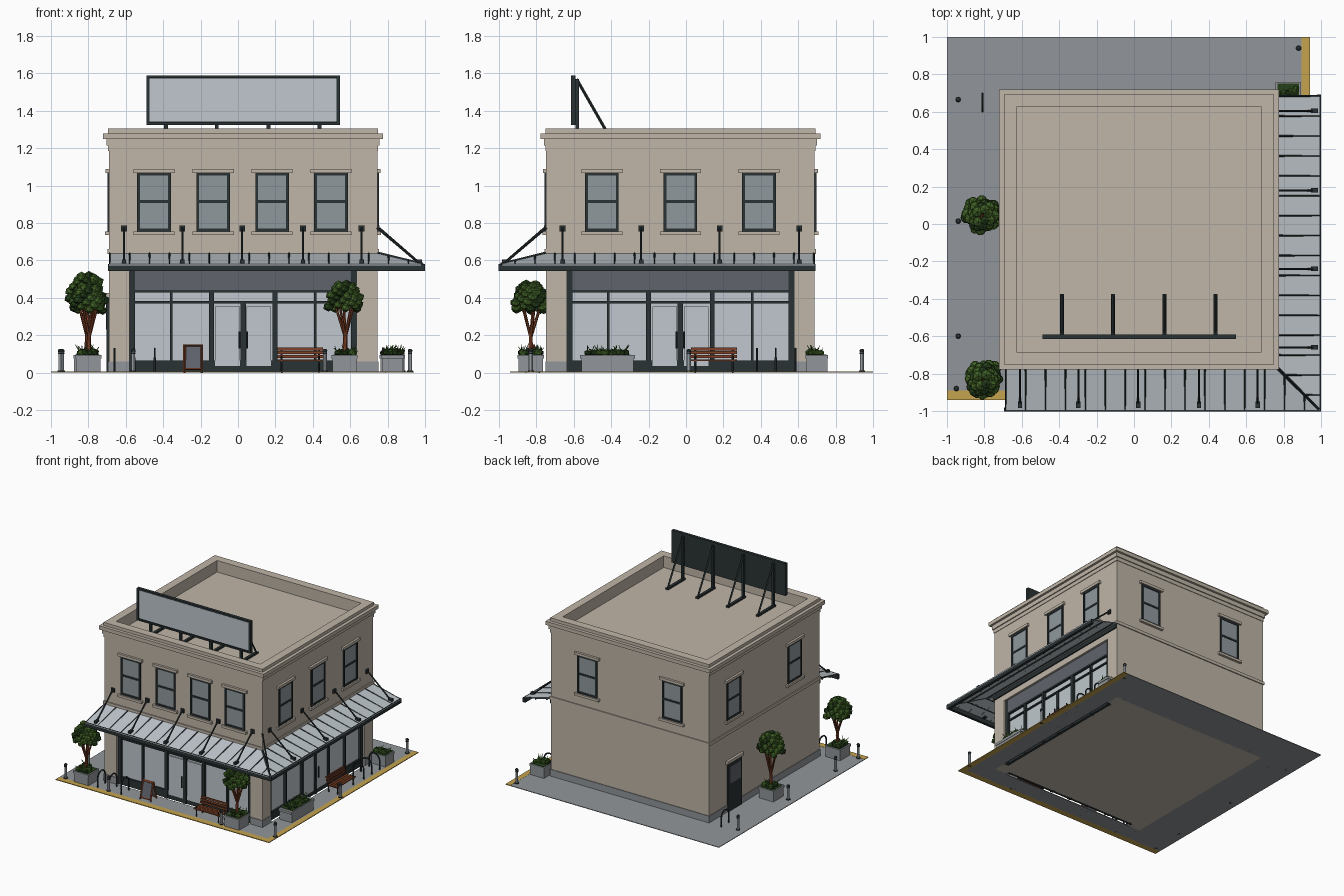
import bpy, bmesh, math, random
from mathutils import Matrix, Vector

if "Cube" in bpy.data.objects:
    bpy.data.objects.remove(bpy.data.objects["Cube"])
random.seed(4)

def srgb(*c):
    return tuple((v / 255) ** 2.2 for v in c) + (1,)

COLOURS = {
    "beige_wall": srgb(190, 180, 166), "concrete": srgb(144, 149, 153),
    "fascia_slate": srgb(96, 99, 108), "window_grey": srgb(143, 151, 156),
    "pale_glass": srgb(190, 198, 204), "dark_metal": srgb(46, 53, 55),
    "kerb_yellow": srgb(196, 162, 80), "leaf_green": srgb(66, 98, 42),
    "deep_green": srgb(42, 66, 32), "red_brown_wood": srgb(124, 66, 42)}
MATS = {}
for name, col in COLOURS.items():
    m = bpy.data.materials.new(name)
    m.use_nodes = True
    m.diffuse_color = col
    m.node_tree.nodes["Principled BSDF"].inputs["Base Color"].default_value = col
    MATS[name] = m
BEIGE, CONC, SLATE, WIN, PALE, DARK, YELLOW, LEAF, DEEP, WOOD = COLOURS


class Part:
    """One named object collected from simple solids, in a local frame."""
    def __init__(self, name, frame=Matrix()):
        self.name, self.frame, self.bm, self.mats = name, frame, bmesh.new(), []

    def paint(self, verts, mat):
        if mat not in self.mats:
            self.mats.append(mat)
        for f in {f for v in verts for f in v.link_faces}:
            f.material_index = self.mats.index(mat)

    def box(self, x0, x1, y0, y1, z0, z1, mat):
        mx = Matrix.Translation(((x0 + x1) / 2, (y0 + y1) / 2, (z0 + z1) / 2))
        mx = mx @ Matrix.Diagonal((x1 - x0, y1 - y0, z1 - z0, 1))
        self.paint(bmesh.ops.create_cube(self.bm, size=1, matrix=mx)["verts"], mat)

    def rod(self, a, b, r, mat, r2=None, sides=6):
        a, b = Vector(a), Vector(b)
        d = b - a
        mx = Matrix.Translation((a + b) / 2) @ d.to_track_quat("Z", "Y").to_matrix().to_4x4()
        res = bmesh.ops.create_cone(self.bm, cap_ends=True, segments=sides, radius1=r,
                                    radius2=r if r2 is None else r2, depth=d.length, matrix=mx)
        self.paint(res["verts"], mat)

    def blob(self, c, r, mat, sub=1, squash=0.85):
        mx = Matrix.Translation(c) @ Matrix.Diagonal((1, 1, squash, 1))
        self.paint(bmesh.ops.create_icosphere(self.bm, subdivisions=sub, radius=r, matrix=mx)["verts"], mat)

    def slab(self, quad, thick, mat):
        top = [self.bm.verts.new(p) for p in quad]
        low = [self.bm.verts.new(Vector(p) - Vector((0, 0, thick))) for p in quad]
        self.bm.faces.new(top)
        self.bm.faces.new(low[::-1])
        for i in range(4):
            j = (i + 1) % 4
            self.bm.faces.new((top[i], low[i], low[j], top[j]))
        self.paint(top + low, mat)

    def ring(self, outer, inner, z0, z1, mat):
        for s in (-1, 1):
            a, b = sorted((s * inner, s * outer))
            self.box(-outer, outer, a, b, z0, z1, mat)
            self.box(a, b, -inner, inner, z0, z1, mat)

    def done(self):
        bmesh.ops.recalc_face_normals(self.bm, faces=self.bm.faces)
        me = bpy.data.meshes.new(self.name)
        self.bm.to_mesh(me)
        self.bm.free()
        for m in self.mats:
            me.materials.append(MATS[m])
        ob = bpy.data.objects.new(self.name, me)
        ob.matrix_world = self.frame
        bpy.context.collection.objects.link(ob)


def at(x, y, turn=0):
    return Matrix.Translation((x, y, 0)) @ Matrix.Rotation(math.radians(turn), 4, "Z")

# Building frame: every side is modelled as if it faced -y, then turned
CX, CY, H, OPEN, RECESS = 0.0275, -0.03, 0.7175, 0.607, 0.675
SIDES = {"front": 0, "right": 90, "back": 180, "left": 270}
side_frame = {k: at(CX, CY, a) for k, a in SIDES.items()}

# Pavement around the footprint, with yellow kerbs
p = Part("pavement")
p.box(-1, CX - H, -0.89, 1, 0, 0.005, CONC)
p.box(CX + H, 0.895, -0.89, 1, 0, 0.005, CONC)
p.box(CX - H, CX + H, CY + H, 1, 0, 0.005, CONC)
p.box(CX - H, CX + H, -0.89, CY - H, 0, 0.005, CONC)
p.box(-1, 0.94, -0.94, -0.89, 0, 0.006, YELLOW)
p.box(0.895, 0.94, -0.89, 1, 0, 0.006, YELLOW)
p.done()

# Walls, corner piers, cornice and parapet
p = Part("walls", at(CX, CY))
p.box(-H, RECESS, -RECESS, H, 0, 0.55, BEIGE)
p.box(-H, H, -H, H, 0.55, 1.21, BEIGE)
for x0, x1, y0, y1 in ((-H, -OPEN, -H, -RECESS), (OPEN, H, -H, -OPEN), (RECESS, H, OPEN, H)):
    p.box(x0, x1, y0, y1, 0, 0.55, BEIGE)
p.done()
p = Part("cornice", at(CX, CY))
p.ring(H + 0.008, 0.7, 0.635, 0.66, BEIGE)
for out, z0, z1 in ((0.722, 1.185, 1.215), (0.73, 1.215, 1.25), (0.748, 1.25, 1.28), (0.722, 1.28, 1.305)):
    p.ring(out, 0.655, z0, z1, BEIGE)
p.done()

# Grey plinth
for side, frame in side_frame.items():
    p = Part(side + "_plinth", frame)
    spans = ((-H - 0.005, -OPEN), (OPEN, H + 0.005)) if side in ("front", "right") else ((-H - 0.005, H + 0.005),)
    for a, b in spans:
        p.box(a, b, -H - 0.005, -H + 0.01, 0, 0.06, CONC)
    p.done()

# Upper windows with lintels and sills
WINDOWS = {"front": (-0.477, -0.16, 0.155, 0.47), "right": (-0.42, 0, 0.42),
           "back": (-0.385, 0.385), "left": (-0.4, 0.39)}
for side, spots in WINDOWS.items():
    p = Part(side + "_windows", side_frame[side])
    for u in spots:
        p.box(u - 0.085, u + 0.085, -H - 0.003, -H, 0.755, 1.07, WIN)
        for s in (-1, 1):
            a, b = sorted((u + s * 0.09, u + s * 0.075))
            p.box(a, b, -H - 0.009, -H, 0.755, 1.07, DARK)
        for z in (0.755, 0.907, 1.053):
            p.box(u - 0.076, u + 0.076, -H - 0.008, -H, z, z + 0.015, DARK)
        p.box(u - 0.11, u + 0.11, -H - 0.018, -H, 1.068, 1.09, BEIGE)
        p.box(u - 0.11, u + 0.11, -H - 0.02, -H, 0.735, 0.755, BEIGE)
    p.done()

# Side service door
p = Part("side_door", side_frame["left"])
p.box(-0.485, -0.305, -H - 0.012, -H, 0, 0.4, DARK)
p.box(-0.465, -0.325, -H - 0.015, -H, 0.23, 0.37, SLATE)
p.box(-0.5, -0.29, -H - 0.02, -H, 0.4, 0.425, BEIGE)
p.done()

# Storefronts and glazed awning on the two street sides (s mirrors the hip end)
RODS = {"front": (-0.637, -0.325, -0.005, 0.32, 0.633), "right": (-0.63, -0.21, 0.21, 0.635)}
for side, s in (("front", 1), ("right", -1)):
    p = Part(side + "_storefront", side_frame[side])
    p.box(-OPEN, OPEN, -0.683, -0.67, 0.06, 0.44, PALE)
    p.box(-OPEN, OPEN, -0.7, -0.67, 0.435, 0.55, SLATE)
    p.box(-OPEN, OPEN, -0.697, -0.67, 0, 0.065, DARK)
    p.box(-OPEN, OPEN, -0.695, -0.67, 0.37, 0.382, DARK)
    p.box(-OPEN, OPEN, -0.702, -0.67, 0.428, 0.442, DARK)
    for u, w, z in ((-0.592, 0.03, 0.55), (0.592, 0.03, 0.55), (-0.385, 0.014, 0.44), (0.385, 0.014, 0.44),
                    (-0.17, 0.026, 0.44), (0.17, 0.026, 0.44), (0, 0.03, 0.37)):
        p.box(u - w / 2, u + w / 2, -0.703, -0.67, 0, z, DARK)
    for e in (-1, 1):
        a, b = sorted((e * 0.018, e * 0.15))
        p.box(a, b, -0.699, -0.69, 0.035, 0.355, PALE)
        p.rod((e * 0.02, -0.712, 0.13), (e * 0.02, -0.712, 0.22), 0.006, DARK)
    p.done()

    p = Part(side + "_awning", side_frame[side])
    far = 0.9725
    p.slab([(-s * H, -H, 0.64), (s * H, -H, 0.64), (s * far, -far, 0.58), (-s * H, -far, 0.58)], 0.006, PALE)
    a, b = sorted((-s * (H + 0.005), s * far))
    p.box(a, b, -far, -far + 0.022, 0.545, 0.582, DARK)
    for i in range(16):
        t = -H + 0.004 + i * 0.1065
        y = max(H, t)
        z = 0.64 - 0.06 * (y - H) / (far - H)
        p.rod((s * t, -y, z), (s * t, -far + 0.01, 0.58), 0.005, DARK, sides=4)
    for y in (0.76, 0.86):
        z = 0.63 - 0.06 * (y - H) / (far - H)
        p.rod((-s * H, -y, z), (s * y, -y, z), 0.006, DARK, sides=4)
    p.box(-H, H, -H - 0.01, -H, 0.6, 0.637, DARK)
    # Tie rods and wall plates
    for u in RODS[side]:
        p.box(u - 0.015, u + 0.015, -H - 0.012, -H, 0.755, 0.787, DARK)
        p.rod((u, -H - 0.01, 0.773), (u, -0.95, 0.58), 0.006, DARK)
        p.box(u - 0.012, u + 0.012, -0.955, -0.92, 0.575, 0.605, DARK)
    p.done()
p = Part("awning_corner", at(CX, CY))
p.rod((H, -H, 0.64), (0.96, -0.96, 0.58), 0.008, DARK, sides=4)
p.rod((H, -H, 0.773), (0.94, -0.94, 0.585), 0.006, DARK)
p.done()

# Rooftop billboard
p = Part("billboard")
p.box(-0.49, 0.545, -0.605, -0.59, 1.325, 1.59, DARK)
p.box(-0.472, 0.527, -0.608, -0.6, 1.343, 1.572, PALE)
for z in (1.325, 1.577):
    p.box(-0.49, 0.545, -0.615, -0.6, z, z + 0.013, DARK)
for x in (-0.49, 0.527):
    p.box(x, x + 0.018, -0.615, -0.6, 1.325, 1.59, DARK)
for x in (-0.385, -0.113, 0.163, 0.436):
    p.box(x - 0.01, x + 0.01, -0.592, -0.572, 1.21, 1.57, DARK)
    p.box(x - 0.011, x + 0.011, -0.6, -0.375, 1.21, 1.225, DARK)
    p.rod((x, -0.585, 1.57), (x, -0.385, 1.22), 0.008, DARK, sides=4)
p.done()


def planter(name, x, y, w, d, h=0.095):
    p = Part(name, at(x, y))
    p.box(-w * 0.47, w * 0.47, -d * 0.47, d * 0.47, 0, h - 0.02, CONC)
    p.ring_z = h
    p.box(-w / 2, w / 2, -d / 2, d / 2, h - 0.02, h, CONC)
    p.box(-w * 0.42, w * 0.42, -d * 0.42, d * 0.42, h, h + 0.003, DEEP)
    # Low shrubs and grass blades
    for i in range(int(700 * w * d) + 4):
        c = Vector((random.uniform(-0.36, 0.36) * w, random.uniform(-0.36, 0.36) * d, h + 0.012))
        p.blob(c, random.uniform(0.015, 0.026), random.choice((LEAF, DEEP)))
        tip = c + Vector((random.uniform(-0.03, 0.03), random.uniform(-0.03, 0.03), random.uniform(0.02, 0.045)))
        p.rod(c, tip, 0.005, LEAF, 0.001, 4)
    p.done()


def tree(name, x, y, top):
    planter(name + "_planter", x, y, 0.14, 0.14)
    p = Part(name, at(x, y))
    mid = top - 0.1
    p.rod((0, 0, 0.08), (0.004, 0, 0.2), 0.015, WOOD, 0.011)
    for i in range(5):
        a = i * 1.257 + 0.4
        p.rod((0.004, 0, 0.19), (0.065 * math.cos(a), 0.065 * math.sin(a), mid), 0.009, WOOD, 0.005)
    for i in range(46):
        a, h = i * 2.4, (i + 0.5) / 46
        r = 0.092 * math.sqrt(1 - h * h * 0.9) * random.uniform(0.7, 1.0)
        p.blob((r * math.cos(a), r * math.sin(a), mid - 0.06 + 0.135 * h), random.uniform(0.024, 0.034),
               LEAF if i % 4 else DEEP)
    p.done()

tree("front_left_tree", -0.8, -0.83, 0.49)
tree("side_tree", -0.81, 0.05, 0.545)
tree("front_right_tree", 0.57, -0.83, 0.5)
planter("long_planter", 0.825, -0.42, 0.12, 0.295)
planter("corner_planter", 0.825, 0.7, 0.135, 0.12)

# Benches
for name, frame in (("front_bench", at(0.333, -0.83)), ("right_bench", at(0.83, 0.15, 90))):
    p = Part(name, frame)
    for i in range(4):
        p.box(-0.122, 0.122, -0.05 + i * 0.022, -0.032 + i * 0.022, 0.062, 0.07, WOOD)
    for i in range(3):
        p.box(-0.122, 0.122, 0.038 + i * 0.004, 0.045 + i * 0.004, 0.078 + i * 0.021, 0.094 + i * 0.021, WOOD)
    for x in (-0.1, 0.1):
        p.box(x - 0.006, x + 0.006, -0.048, 0.045, 0.053, 0.062, DARK)
        p.rod((x, -0.042, 0), (x, -0.042, 0.09), 0.006, DARK, sides=4)
        p.rod((x, 0.038, 0), (x, 0.055, 0.135), 0.006, DARK, sides=4)
    p.done()

# Folding pavement sign
p = Part("pavement_sign", at(-0.24, -0.82))
for s in (-1, 1):
    for x in (-0.046, 0.046):
        p.rod((x, s * 0.04, 0), (x, s * 0.005, 0.15), 0.007, WOOD, sides=4)
    for z in (0.02, 0.145):
        y = s * (0.04 - 0.035 * z / 0.15)
        p.rod((-0.046, y, z), (0.046, y, z), 0.006, WOOD, sides=4)
    p.slab([(-0.044, s * 0.036, 0.02), (0.044, s * 0.036, 0.02),
            (0.044, s * 0.006, 0.145), (-0.044, s * 0.006, 0.145)], 0.006, SLATE)
p.done()

# Bollards
for x, y in ((-0.94, 0.665), (-0.94, 0.015), (-0.94, -0.6), (-0.95, -0.88), (-0.56, -0.88),
             (0.465, -0.88), (0.92, -0.83), (0.92, 0.015), (0.88, 0.94)):
    p = Part("bollard", at(x, y))
    p.rod((0, 0, 0), (0, 0, 0.012), 0.016, DARK, sides=10)
    p.rod((0, 0, 0.012), (0, 0, 0.115), 0.011, PALE, sides=10)
    p.rod((0, 0, 0.1), (0, 0, 0.108), 0.012, DARK, sides=10)
    p.blob((0, 0, 0.117), 0.013, DARK, 2)
    p.done()

# Bicycle hoops
for x, y, turn in ((-0.66, -0.83, 90), (-0.555, -0.83, 90), (-0.445, -0.83, 90), (0.83, 0.38, 0),
                   (0.83, 0.48, 0), (0.83, 0.585, 0), (-0.81, 0.65, 90)):
    p = Part("bicycle_hoop", at(x, y, turn))
    arc = [(0.048 * math.cos(math.pi * i / 8), 0, 0.08 + 0.048 * math.sin(math.pi * i / 8)) for i in range(9)]
    path = [(0.048, 0, 0)] + arc + [(-0.048, 0, 0)]
    for a, b in zip(path, path[1:]):
        p.rod(a, b, 0.006, DARK)
    p.done()
